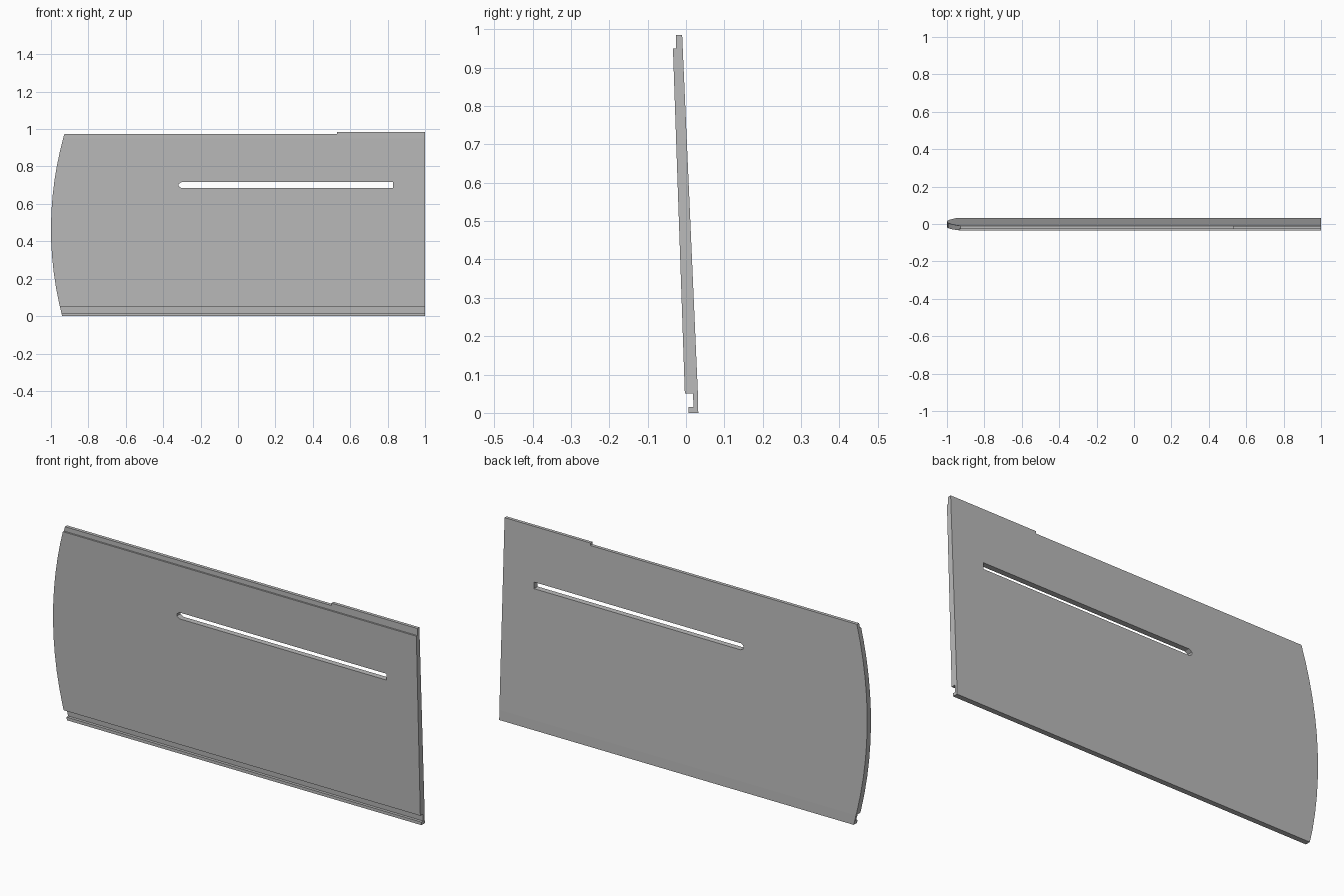
import bpy
import bmesh
from mathutils import Vector

default = bpy.data.objects.get("Cube")
if default:
    bpy.data.objects.remove(default, do_unlink=True)

grey = bpy.data.materials.new("plain_grey")
grey.use_nodes = True
grey.diffuse_color = (0.5, 0.5, 0.5, 1)
grey.node_tree.nodes["Principled BSDF"].inputs["Base Color"].default_value = (0.5, 0.5, 0.5, 1)


def prism(name, points, depth):
    """Extrude a closed outline of 3D points along the depth vector."""
    bm = bmesh.new()
    face = bm.faces.new([bm.verts.new(p) for p in points])
    result = bmesh.ops.extrude_face_region(bm, geom=[face])
    moved = [v for v in result["geom"] if isinstance(v, bmesh.types.BMVert)]
    bmesh.ops.translate(bm, verts=moved, vec=Vector(depth))
    if face.is_valid and not all(len(e.link_faces) == 2 for e in bm.edges):
        bm.faces.remove(face)
    bmesh.ops.recalc_face_normals(bm, faces=bm.faces)
    mesh = bpy.data.meshes.new(name)
    bm.to_mesh(mesh)
    bm.free()
    mesh.materials.append(grey)
    obj = bpy.data.objects.new(name, mesh)
    bpy.context.collection.objects.link(obj)
    return obj


def cut(target, cutter, operation):
    """Apply a boolean and discard the cutter."""
    cutter.hide_render = True
    mod = target.modifiers.new(cutter.name, "BOOLEAN")
    mod.operation = operation
    mod.solver = "EXACT"
    mod.object = cutter
    bpy.context.view_layer.objects.active = target
    bpy.ops.object.modifier_apply(modifier=mod.name)
    bpy.data.objects.remove(cutter, do_unlink=True)


# Leaning board section with a rebated top edge and a grooved bottom edge
section = [(0.006, 0), (0.032, 0), (0.031, 0.05), (-0.01, 0.985), (-0.026, 0.985),
           (-0.026, 0.95), (-0.034, 0.95), (-0.003, 0.05), (0.018, 0.05),
           (0.02, 0.015), (0.006, 0.015)]
panel = prism("panel", [(-1.1, y, z) for y, z in section], (2.2, 0, 0))

# Front outline: bowed left end and a raised step along the top
steps = 12
heights = [0.973 - 0.983 * i / steps for i in range(steps + 1)]
bow = [(-1 + 0.276 * (z - 0.465) ** 2, z) for z in heights]
outline = bow + [(1, -0.01), (1, 1), (0.53, 1), (0.53, 0.973)]
cut(panel, prism("outline_cutter", [(x, -0.2, z) for x, z in outline], (0, 0.4, 0)), "INTERSECT")

# Long through slot with a pointed left end
slot = [(-0.317, 0.694), (-0.302, 0.684), (0.83, 0.684), (0.83, 0.716),
        (-0.302, 0.716), (-0.317, 0.706)]
cut(panel, prism("slot_cutter", [(x, -0.2, z) for x, z in slot], (0, 0.4, 0)), "DIFFERENCE")
